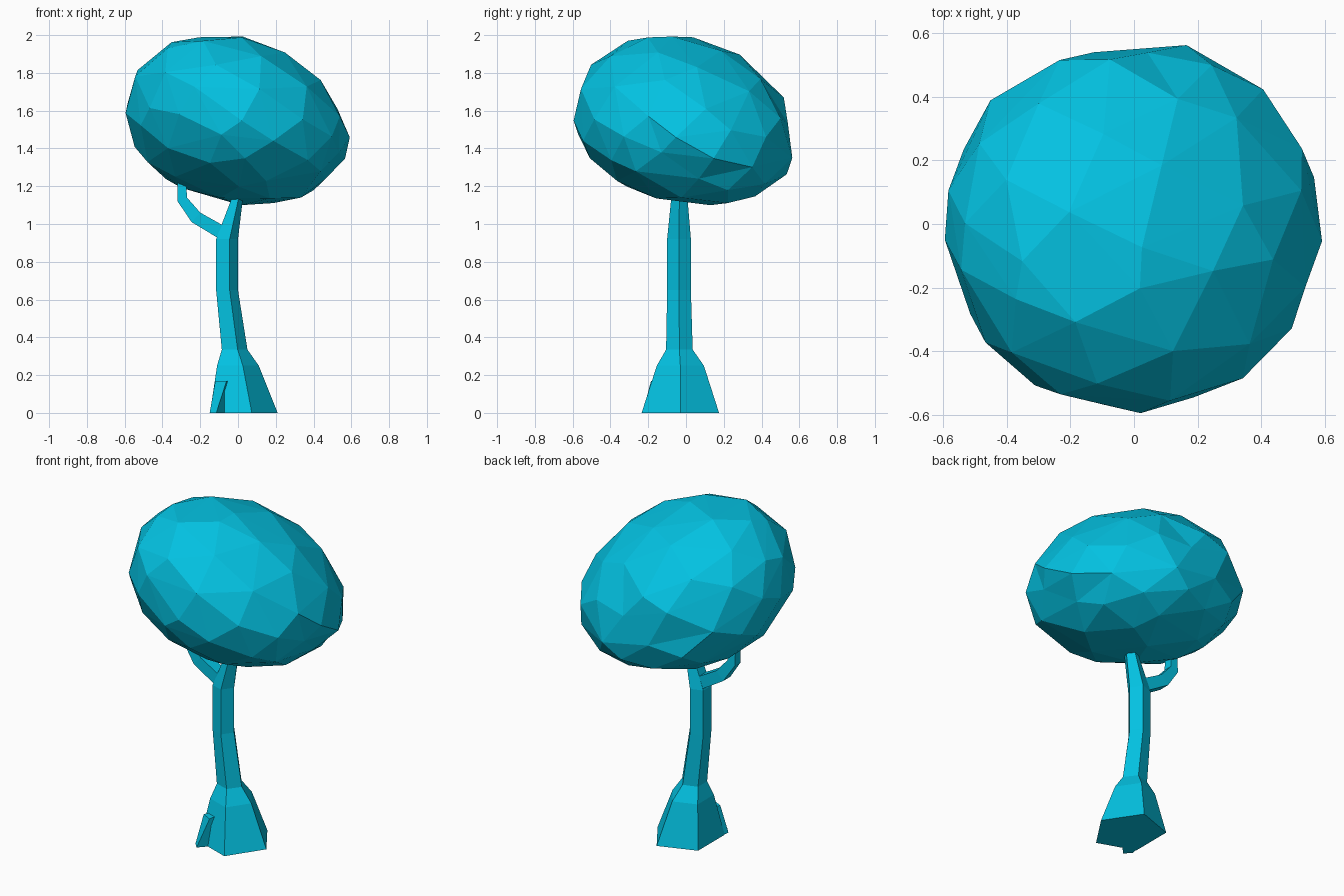
import bpy, bmesh, math, random
from mathutils import Vector, Matrix

if "Cube" in bpy.data.objects:
    bpy.data.objects.remove(bpy.data.objects["Cube"], do_unlink=True)

random.seed(4)

# Single flat colour
CYAN = (0.001, 0.54, 0.76, 1.0)
cyan = bpy.data.materials.new("bright_cyan")
cyan.use_nodes = True
cyan.diffuse_color = CYAN
cyan.node_tree.nodes["Principled BSDF"].inputs["Base Color"].default_value = CYAN


def finish(bm, name):
    """Turn a bmesh into a flat-shaded object."""
    bmesh.ops.recalc_face_normals(bm, faces=bm.faces)
    mesh = bpy.data.meshes.new(name)
    bm.to_mesh(mesh)
    bm.free()
    mesh.materials.append(cyan)
    obj = bpy.data.objects.new(name, mesh)
    bpy.context.collection.objects.link(obj)


def loft(name, rings):
    """Skin a stack of point rings, cap both ends and make the object."""
    bm = bmesh.new()
    loops = [[bm.verts.new(p) for p in ring] for ring in rings]
    n = len(loops[0])
    for low, high in zip(loops, loops[1:]):
        for i in range(n):
            j = (i + 1) % n
            bm.faces.new((low[i], low[j], high[j], high[i]))
    bm.faces.new(loops[0][::-1])
    bm.faces.new(loops[-1])
    finish(bm, name)


def pentagon(centre, rx, ry):
    """Level five-sided ring with a corner towards +x."""
    angles = [math.tau * i / 5 for i in range(5)]
    return [Vector(centre) + Vector((rx * math.cos(a), ry * math.sin(a), 0))
            for a in angles]


def square(centre, half, lean):
    """Square ring leaning towards -x by an angle in degrees."""
    turn = Matrix.Rotation(math.radians(-lean), 3, 'Y')
    corners = [(1, 1), (-1, 1), (-1, -1), (1, -1)]
    return [Vector(centre) + turn @ Vector((x, y, 0)) * half for x, y in corners]


# Trunk: five-sided, flared at the ground, bending as it rises
loft("trunk", [pentagon((0.012, -0.03, 0), 0.198, 0.2155),
               pentagon((-0.012, -0.03, 0.25), 0.122, 0.131),
               pentagon((-0.025, -0.035, 0.335), 0.075, 0.074),
               pentagon((-0.064, -0.037, 0.65), 0.064, 0.066),
               pentagon((-0.064, -0.037, 0.92), 0.064, 0.066),
               pentagon((0.002, -0.035, 1.17), 0.028, 0.042)])

# Side branch curving up to the crown
loft("side_branch", [square((-0.06, -0.037, 0.945), 0.036, 70),
                     square((-0.1025, -0.037, 0.965), 0.036, 70),
                     square((-0.2225, -0.037, 1.035), 0.034, 48),
                     square((-0.295, -0.036, 1.13), 0.027, 20),
                     square((-0.2975, -0.036, 1.23), 0.0225, 0)])

# Small buttress root against one corner of the flare
foot = [(-0.13, -0.09), (-0.15, -0.19), (-0.115, -0.23), (-0.06, -0.17)]
top = [(-0.1, -0.1), (-0.12, -0.155), (-0.06, -0.185), (-0.05, -0.12)]
loft("root", [[(x, y, 0) for x, y in foot], [(x, y, 0.17) for x, y in top]])

# Crown: irregular faceted hull, flatter below, hanging lower at left and back,
# with the top leaning to the front right
bm = bmesh.new()
COUNT = 76
RADIUS, RISE, DROP, SLOPE = 0.596, 0.5, 0.394, 0.11
for i in range(COUNT):
    h = 1 - 2 * (i + 0.5) / COUNT
    a = i * math.pi * (3 - math.sqrt(5))
    r = math.sqrt(1 - h * h)
    p = Vector((r * math.cos(a), r * math.sin(a), h))
    p += Vector([random.uniform(-0.09, 0.09) for _ in range(3)])
    p.normalize()
    x, y = p.x * RADIUS, p.y * RADIUS
    z = 1.5 + p.z * (RISE if p.z > 0 else DROP) - SLOPE * (x + y)
    lean = max(p.z, 0)
    bm.verts.new((x - 0.045 * lean, y - 0.03 * lean, z))
hull = bmesh.ops.convex_hull(bm, input=bm.verts)
bmesh.ops.delete(bm, geom=hull["geom_interior"], context='VERTS')
# Shallow dents low on the left side and on the back
core = Vector((0, 0, 1.5))
for dent in (Vector((0.5, -0.03, 1.31)), Vector((-0.1, 0.57, 1.47))):
    for v in bm.verts:
        if (v.co - dent).length < 0.16:
            v.co += (core - v.co).normalized() * 0.035
finish(bm, "crown")
